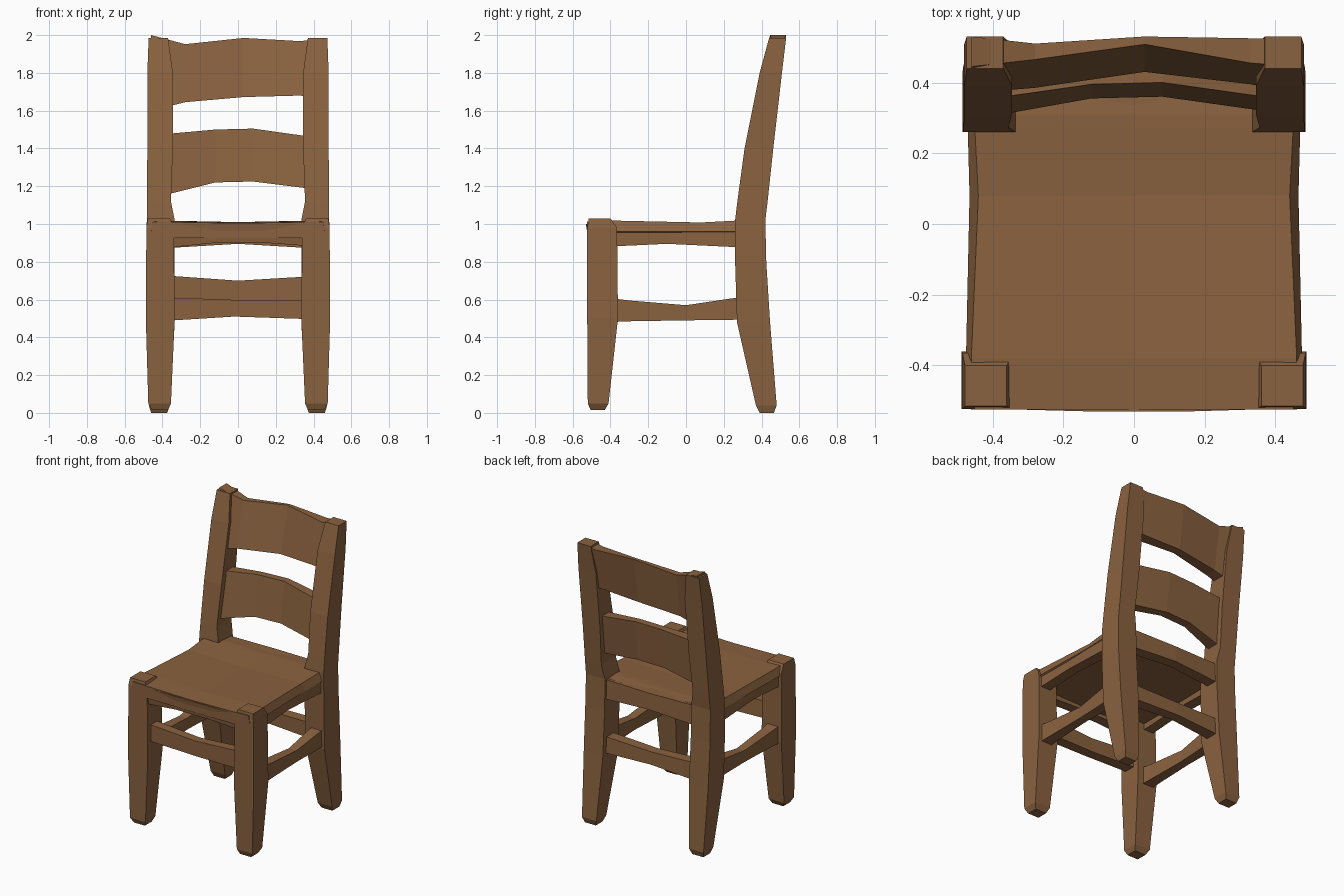
import bpy, bmesh

wood = bpy.data.materials.new("brown wood")
wood.diffuse_color = (0.255, 0.122, 0.050, 1)


def loft(name, rings):
    """Skin a closed solid through rings that share one point count."""
    bm = bmesh.new()
    loops = [[bm.verts.new(p) for p in r] for r in rings]
    n = len(loops[0])
    for a, b in zip(loops, loops[1:]):
        for i in range(n):
            j = (i + 1) % n
            bm.faces.new((a[i], a[j], b[j], b[i]))
    bm.faces.new(loops[0])
    bm.faces.new(loops[-1])
    bmesh.ops.recalc_face_normals(bm, faces=bm.faces)
    me = bpy.data.meshes.new(name)
    bm.to_mesh(me)
    bm.free()
    me.materials.append(wood)
    ob = bpy.data.objects.new(name, me)
    bpy.context.collection.objects.link(ob)
    return ob


def leg(name, side, stations):
    """Upright post; stations are (z, inner x, outer x, front y, back y)."""
    loft(name, [[(side * xi, yf, z), (side * xo, yf, z), (side * xo, yb, z), (side * xi, yb, z)]
                for z, xi, xo, yf, yb in stations])


def cross_bar(name, stations):
    """Bar along x; stations are (x, bottom z, bottom front y, top z, top front y, bottom depth, top depth)."""
    loft(name, [[(x, yb, zb), (x, yb + db, zb), (x, yt + dt, zt), (x, yt, zt)]
                for x, zb, yb, zt, yt, db, dt in stations])


def side_bar(name, side, stations):
    """Bar along y; stations are (y, inner x, outer x, bottom z, top z)."""
    loft(name, [[(side * xi, y, z0), (side * xo, y, z0), (side * xo, y, z1), (side * xi, y, z1)]
                for y, xi, xo, z0, z1 in stations])


for side, tag in ((-1, "left"), (1, "right")):
    # tapered front leg
    leg("front_leg_" + tag, side, [
        (0.015, 0.37, 0.455, -0.505, -0.43),
        (0.05, 0.355, 0.475, -0.52, -0.41),
        (0.50, 0.335, 0.488, -0.523, -0.36),
        (0.98, 0.34, 0.485, -0.523, -0.365),
        (1.03, 0.36, 0.478, -0.515, -0.40)])
    # raked back leg running up into the back post
    leg("back_leg_" + tag, side, [
        (0.0, 0.375, 0.46, 0.39, 0.465),
        (0.04, 0.36, 0.472, 0.37, 0.48),
        (0.48, 0.335, 0.483, 0.27, 0.445),
        (0.80, 0.335, 0.485, 0.26, 0.425),
        (1.02, 0.335, 0.483, 0.26, 0.42),
        (1.12, 0.355, 0.482, 0.272, 0.432),
        (1.40, 0.345, 0.48, 0.31, 0.462),
        (1.80, 0.345, 0.48, 0.39, 0.508),
        (1.985, 0.37, 0.473, 0.44, 0.53)])
    # rail under the seat edge
    side_bar("side_rail_" + tag, side, [
        (-0.42, 0.39, 0.465, 0.88, 0.97),
        (-0.10, 0.39, 0.460, 0.895, 0.96),
        (0.32, 0.38, 0.465, 0.875, 0.96)])
    # low side stretcher
    side_bar("side_stretcher_" + tag, side, [
        (-0.42, 0.375, 0.465, 0.48, 0.61),
        (-0.30, 0.385, 0.46, 0.485, 0.595),
        (0.0, 0.395, 0.455, 0.49, 0.57),
        (0.20, 0.385, 0.46, 0.492, 0.60),
        (0.34, 0.375, 0.465, 0.495, 0.62)])

# seat slab with sloping sides, narrowing between the back posts
loft("seat", [[(-w, y, 0.96), (-t, y, z), (0, y, z - 0.008), (t, y, z), (w, y, 0.96),
               (w - 0.06, y, 0.925), (-w + 0.06, y, 0.925)]
              for y, w, t, z in ((-0.525, 0.46, 0.45, 1.012), (-0.38, 0.475, 0.46, 1.018),
                                 (0.08, 0.465, 0.44, 1.008), (0.27, 0.47, 0.45, 1.018),
                                 (0.31, 0.40, 0.38, 1.018), (0.385, 0.38, 0.36, 1.012))])

# aprons at the front and back of the seat
cross_bar("front_apron", [
    (-0.42, 0.87, -0.505, 1.0, -0.522, 0.07, 0.09),
    (-0.12, 0.90, -0.515, 1.0, -0.53, 0.07, 0.09),
    (0.15, 0.90, -0.515, 1.0, -0.53, 0.07, 0.09),
    (0.42, 0.88, -0.505, 1.0, -0.522, 0.07, 0.09)])
cross_bar("back_apron", [
    (-0.42, 0.87, 0.325, 1.01, 0.32, 0.08, 0.08),
    (0.0, 0.895, 0.34, 1.008, 0.335, 0.075, 0.075),
    (0.42, 0.87, 0.325, 1.01, 0.32, 0.08, 0.08)])

# stretchers: front one sits higher than the back one
cross_bar("front_stretcher", [
    (-0.42, 0.61, -0.485, 0.73, -0.485, 0.08, 0.07),
    (0.0, 0.595, -0.48, 0.70, -0.48, 0.07, 0.06),
    (0.42, 0.595, -0.485, 0.725, -0.485, 0.08, 0.07)])
cross_bar("back_stretcher", [
    (-0.42, 0.485, 0.32, 0.61, 0.32, 0.09, 0.08),
    (-0.02, 0.51, 0.34, 0.60, 0.34, 0.07, 0.07),
    (0.42, 0.495, 0.32, 0.61, 0.32, 0.09, 0.08)])

# backrest slats, bowed towards the back
cross_bar("middle_slat", [
    (-0.40, 1.15, 0.305, 1.475, 0.355, 0.09, 0.08),
    (-0.12, 1.22, 0.355, 1.50, 0.395, 0.06, 0.05),
    (0.08, 1.225, 0.36, 1.505, 0.40, 0.06, 0.05),
    (0.40, 1.185, 0.315, 1.46, 0.355, 0.08, 0.08)])
cross_bar("top_slat", [
    (-0.46, 1.60, 0.37, 2.0, 0.445, 0.10, 0.085),
    (-0.28, 1.645, 0.385, 1.952, 0.465, 0.08, 0.045),
    (0.03, 1.672, 0.43, 1.985, 0.508, 0.06, 0.022),
    (0.33, 1.68, 0.395, 1.968, 0.455, 0.08, 0.07),
    (0.46, 1.66, 0.37, 1.985, 0.445, 0.10, 0.08)])
